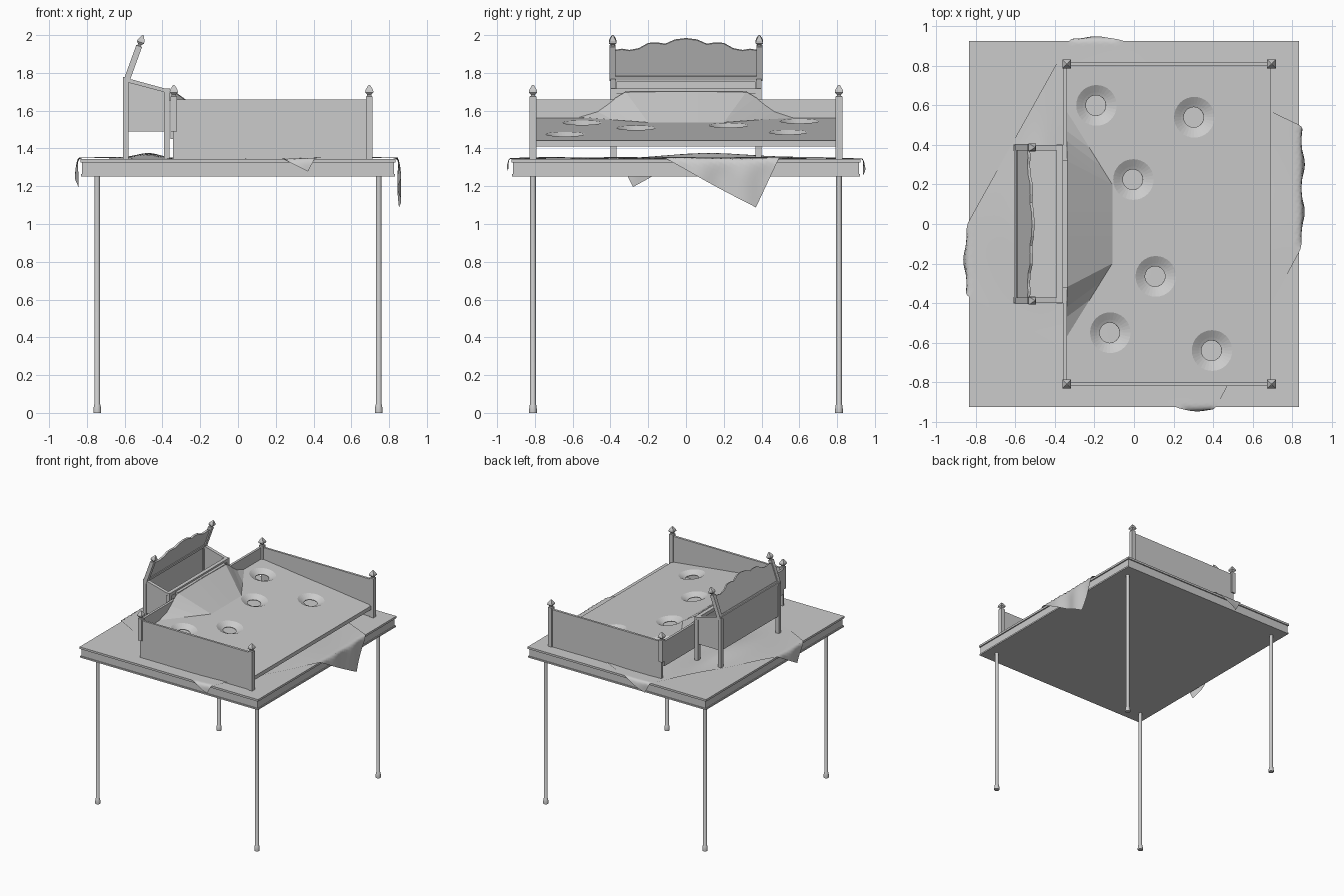
import bpy, bmesh, math
from mathutils import Matrix, Vector

if "Cube" in bpy.data.objects:
    bpy.data.objects.remove(bpy.data.objects["Cube"])


def make(name, verts, faces, smooth=False):
    me = bpy.data.meshes.new(name)
    me.from_pydata([tuple(v) for v in verts], [], faces)
    bm = bmesh.new()
    bm.from_mesh(me)
    bmesh.ops.recalc_face_normals(bm, faces=bm.faces)
    bm.to_mesh(me)
    bm.free()
    ob = bpy.data.objects.new(name, me)
    bpy.context.collection.objects.link(ob)
    if smooth:
        me.shade_smooth()
    return ob


def prism(name, a, b):
    """Loft between two equal point loops and cap both ends."""
    n = len(a)
    faces = [(i, (i + 1) % n, n + (i + 1) % n, n + i) for i in range(n)]
    return make(name, list(a) + list(b), faces + [tuple(range(n)), tuple(range(n, 2 * n))])


def box(name, x0, x1, y0, y1, z0, z1):
    q = [(x0, y0), (x1, y0), (x1, y1), (x0, y1)]
    return prism(name, [(x, y, z0) for x, y in q], [(x, y, z1) for x, y in q])


def turned(name, x, y, prof, n, phase=0.0):
    """Stack of n-sided rings from (radius, z) points."""
    verts, faces = [], []
    for r, z in prof:
        for i in range(n):
            a = phase + 2 * math.pi * i / n
            verts.append((x + r * math.cos(a), y + r * math.sin(a), z))
    for k in range(len(prof) - 1):
        for i in range(n):
            j = (i + 1) % n
            faces.append((k * n + i, k * n + j, (k + 1) * n + j, (k + 1) * n + i))
    faces += [tuple(range(n)), tuple(range((len(prof) - 1) * n, len(prof) * n))]
    return make(name, verts, faces)


def post(name, x, y, z0, z1, h=0.018):
    """Square post with a faceted pointed finial."""
    s = math.sqrt(2)
    prof = [(h, z0), (h, z1), (h * 0.6, z1 + .003), (h * 0.6, z1 + .010), (h * 1.25, z1 + .022),
            (h * 1.1, z1 + .035), (h * 0.35, z1 + .058), (.002, z1 + .062)]
    return turned(name, x, y, [(r * s, z) for r, z in prof], 4, math.pi / 4)


# Table top and legs
box("table_apron", -.825, .825, -.915, .915, 1.258, 1.33)
box("table_top", -.835, .835, -.925, .925, 1.326, 1.343)
box("table_bottom_rim", -.832, .832, -.922, .922, 1.252, 1.264)
for sx in (-1, 1):
    for sy in (-1, 1):
        leg = turned("table_leg", sx * .745, sy * .81,
                     [(.021, 0), (.021, .015), (.017, .042), (.015, .045), (.015, 1.255)], 16)
        leg.data.shade_smooth()
        leg.data.set_sharp_from_angle(angle=math.radians(35))

# Cloth laid diagonally, its corners hanging over the table edges
right, back, left, front = [Vector(p) for p in ((1.11, .37), (-.27, 1.03), (-1.0, -.28), (.37, -1.01))]
N = 64


def drape(c, other, lim):
    d = abs(c) - lim
    if d <= 0:
        return c, 0
    wave = .010 * math.sin(other * 26) * min(d / .1, 1)
    return math.copysign(lim + .016 * (1 - math.exp(-d / .02)) + wave, c), max(0, d - .012)


verts, faces = [], []
for i in range(N + 1):
    for j in range(N + 1):
        u, v = i / N, j / N
        p = right.lerp(back, u).lerp(front.lerp(left, u), v)
        x, dx = drape(p.x, p.y, .838)
        y, dy = drape(p.y, p.x, .928)
        bump = .028 * math.exp(-((p.x + .47) / .09) ** 2 - ((p.y - .15) / .3) ** 2)
        bump += .005 * math.sin(7 * p.x + 3 * p.y) * math.sin(5 * p.y - 2 * p.x)
        verts.append((x, y, 1.349 + bump - dx - dy))
for i in range(N):
    for j in range(N):
        k = i * (N + 1) + j
        faces.append((k, k + 1, k + N + 2, k + N + 1))
make("draped_cloth", verts, faces, True)

# Sloping game board
def board_z(x):
    return 1.44 + (.7 - x) * .118


prof = [(-.345, board_z(-.345)), (.69, board_z(.69)), (.69, board_z(.69) - .032), (-.345, board_z(-.345) - .032)]
board = prism("game_board", [(x, -.805, z) for x, z in prof], [(x, .805, z) for x, z in prof])

# Funnel holes cut in the board
holes = [(-.19, .6), (.305, .54), (-.003, .225), (.11, -.265), (-.12, -.55), (.395, -.64)]
for x, y in holes:
    cut = turned("hole_cutter", 0, 0, [(.051, -.08), (.051, -.027), (.066, -.02), (.103, 0), (.115, .006)], 32)
    cut.matrix_world = Matrix.Translation((x, y, board_z(x))) @ Matrix.Rotation(math.atan(.118), 4, 'Y')
    cut.hide_render = True
    cut.hide_set(True)
    m = board.modifiers.new("hole", 'BOOLEAN')
    m.operation, m.solver, m.object = 'DIFFERENCE', 'EXACT', cut

# Side walls of planks, end wall and corner posts
edges = [-.345, -.09, .18, .44, .69]
for s in (-1, 1):
    for i in range(4):
        t = .010 if i % 2 else .0085
        box("side_wall_plank", edges[i], edges[i + 1], s * .81 - t, s * .81 + t, 1.345, 1.66)
    post("rear_post", -.34, s * .81, 1.49, 1.675)
    post("front_post", .695, s * .81, 1.345, 1.675)
box("end_wall", -.358, -.338, -.8, .8, 1.45, 1.66)

# Flared chute running down from the chest to the board
half = [(.06, 1.705), (.32, 1.70), (.37, 1.67), (.42, 1.63), (.47, 1.595), (.57, 1.562)]
outline = [(-y, z) for y, z in reversed(half)] + half
top = [(-.34, y, z) for y, z in outline]
foot = []
for y, z in outline:
    t = max(0, (abs(y) - .37) / .2)
    fx = -.11 - .23 * t
    fy = math.copysign(min(abs(y), .2) + .37 * t, y)
    foot.append((fx, fy, board_z(fx) + .002))
n = len(top)
chute = make("chute", top + foot, [(i, i + 1, n + i + 1, n + i) for i in range(n - 1)])
box("chute_lip", -.362, -.336, -.32, .32, 1.655, 1.704)

# Chest on four legs
for s in (-1, 1):
    box("chest_rear_leg", -.61, -.58, s * .385 - .016, s * .385 + .016, 1.345, 1.765)
    box("chest_front_leg", -.392, -.362, s * .385 - .016, s * .385 + .016, 1.345, 1.70)
    side = [(-.6, 1.49), (-.365, 1.49), (-.365, 1.70), (-.6, 1.77)]
    prism("chest_side", [(x, s * .378, z) for x, z in side], [(x, s * .392, z) for x, z in side])
    rail = [(-.605, 1.755), (-.36, 1.69), (-.36, 1.71), (-.605, 1.777)]
    prism("chest_side_rail", [(x, s * .372, z) for x, z in rail], [(x, s * .40, z) for x, z in rail])
box("chest_back", -.603, -.59, -.38, .38, 1.49, 1.765)
box("chest_front", -.382, -.368, -.38, .38, 1.49, 1.705)
box("chest_floor", -.6, -.37, -.385, .385, 1.49, 1.502)
box("chest_back_rail", -.608, -.582, -.4, .4, 1.752, 1.778)
box("chest_front_rail", -.392, -.36, -.4, .4, 1.69, 1.718)

# Scalloped lid with finial posts, tilted open
half = [(0, .232), (.06, .224), (.11, .2), (.15, .207), (.2, .205), (.25, .175), (.3, .165), (.34, .172), (.38, .165)]
edge = [(-y, z) for y, z in reversed(half[1:])] + half + [(.38, 0), (-.38, 0)]
tilt = Matrix.Translation((-.605, 0, 1.77)) @ Matrix.Rotation(math.radians(20), 4, 'Y')
lid = [prism("chest_lid", [(.010, y, z) for y, z in edge], [(.024, y, z) for y, z in edge])]
lid.append(box("chest_lid_rail", .004, .030, -.38, .38, .0, .022))
for s in (-1, 1):
    lid.append(post("chest_lid_post", .018, s * .388, 0, .189, .016))
for ob in lid:
    ob.matrix_world = tilt
